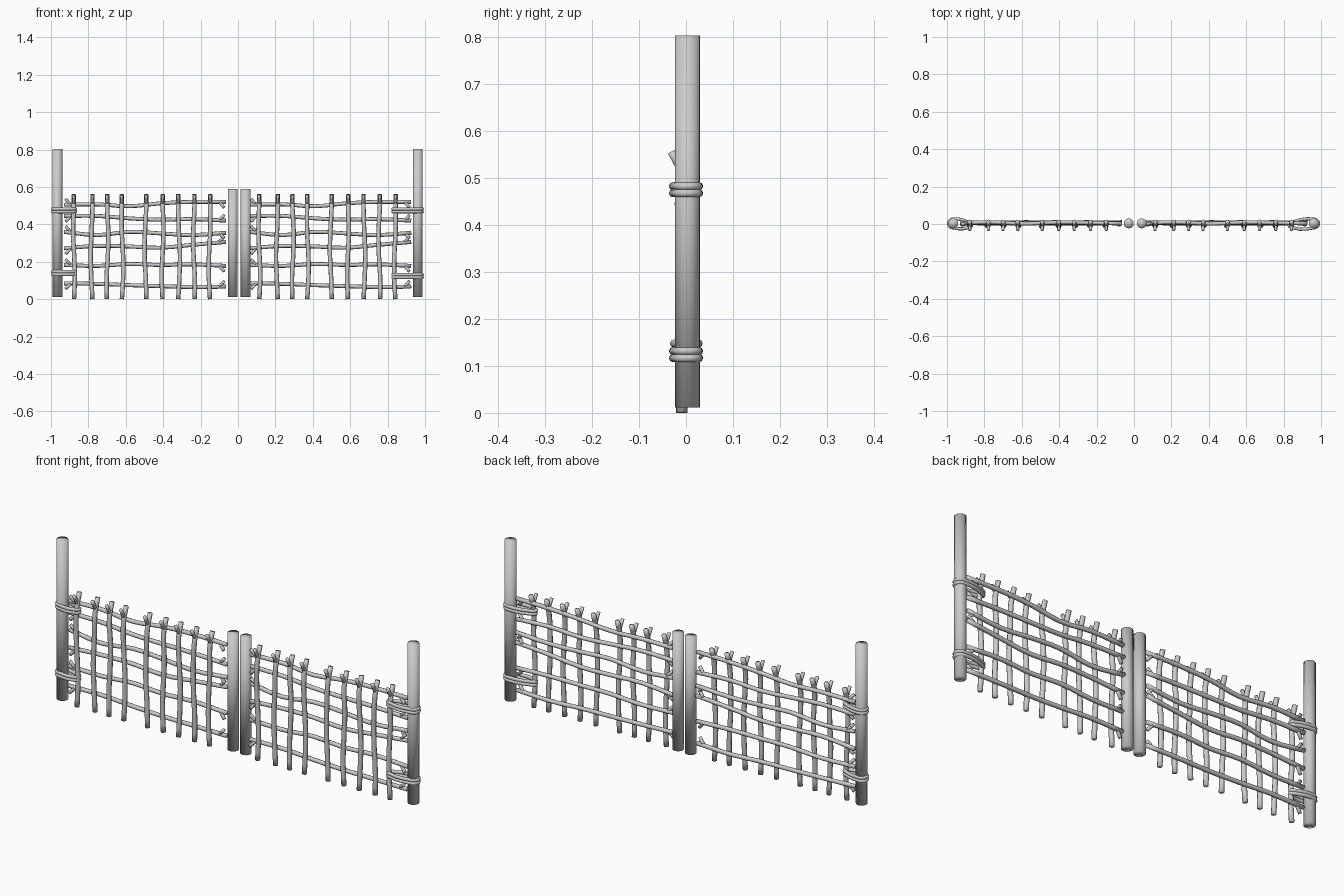
import bpy, bmesh, math
from mathutils import Vector

if "Cube" in bpy.data.objects:
    bpy.data.objects.remove(bpy.data.objects["Cube"])

wood = bpy.data.materials.new("grey_wood")
wood.diffuse_color = (0.6, 0.6, 0.6, 1)
wood.use_nodes = True
wood.node_tree.nodes["Principled BSDF"].inputs["Base Color"].default_value = wood.diffuse_color


def finish(ob, name):
    """Weld caps, face outward, shade smooth all round."""
    ob.name = name
    ob.data.materials.clear()
    ob.data.materials.append(wood)
    bm = bmesh.new()
    bm.from_mesh(ob.data)
    bmesh.ops.remove_doubles(bm, verts=bm.verts, dist=0.0002)
    bmesh.ops.recalc_face_normals(bm, faces=bm.faces)
    for f in bm.faces:
        f.smooth = True
    for e in bm.edges:
        e.smooth = True
    bm.to_mesh(ob.data)
    bm.free()


def tube(name, paths, radius, cyclic=False):
    """Round sticks swept along smooth paths, merged in one mesh."""
    cu = bpy.data.curves.new(name, 'CURVE')
    cu.dimensions = '3D'
    cu.bevel_depth = radius
    cu.bevel_resolution = 2
    cu.resolution_u = 3
    cu.use_fill_caps = True
    for pts in paths:
        sp = cu.splines.new('BEZIER')
        sp.bezier_points.add(len(pts) - 1)
        for bp, p in zip(sp.bezier_points, pts):
            bp.co = p
            bp.handle_left_type = bp.handle_right_type = 'AUTO'
        sp.use_cyclic_u = cyclic
    ob = bpy.data.objects.new(name, cu)
    bpy.context.collection.objects.link(ob)
    bpy.ops.object.select_all(action='DESELECT')
    ob.select_set(True)
    bpy.context.view_layer.objects.active = ob
    bpy.ops.object.convert(target='MESH')
    finish(bpy.context.object, name)


# Upright posts: two tall outer ones, two short gate posts in the middle
for name, x, top in (("left_post", -0.966, 0.803), ("left_gate_post", -0.028, 0.59),
                     ("right_gate_post", 0.041, 0.59), ("right_post", 0.961, 0.803)):
    bpy.ops.mesh.primitive_cylinder_add(vertices=20, radius=0.0265, depth=top - 0.011,
                                        location=(x, 0.003, (top + 0.011) / 2))
    finish(bpy.context.object, name)

# Panel layout: stake positions, and rail heights at six stations along x
stakes = (-0.877, -0.783, -0.698, -0.618, -0.495, -0.403, -0.315, -0.235, -0.152)
stations = (-0.93, -0.75, -0.58, -0.42, -0.25, -0.065)
rails = ((0.505, 0.507, 0.497, 0.512, 0.520, 0.520),
         (0.445, 0.445, 0.432, 0.425, 0.428, 0.420),
         (0.360, 0.343, 0.360, 0.352, 0.343, 0.355),
         (0.272, 0.285, 0.282, 0.275, 0.290, 0.306),
         (0.183, 0.178, 0.188, 0.183, 0.186, 0.178),
         (0.085, 0.082, 0.075, 0.070, 0.065, 0.067))

for side, dx in (("left", 0.0), ("right", 0.991)):
    # Vertical stakes, gently bent, leaning back at the tip, with a short front twig
    paths, twigs = [], []
    for i, x in enumerate(stakes):
        x += dx
        pts = []
        for k, z in enumerate((0.0, 0.12, 0.24, 0.36, 0.49, 0.56)):
            sway = 0.005 * math.sin(min(k, 4) * 1.5 + i * 1.9)
            pts.append(Vector((x + sway, -0.009, z)))
        pts[-1].y = 0.012
        paths.append(pts)
        root = pts[-2]
        twigs.append([root + Vector((0, 0.003, 0.02)), root + Vector((0, -0.022, 0.066))])
    tube(side + "_stakes", paths, 0.0118)
    tube(side + "_stake_twigs", twigs, 0.0085)

    # Horizontal rails behind the stakes, forked at both ends
    paths, twigs = [], []
    for j, row in enumerate(rails):
        pts = [Vector((x + dx, 0.006 + 0.004 * math.sin(2.3 * k + j), z))
               for k, (x, z) in enumerate(zip(stations, row))]
        paths.append(pts)
        up = 1 if j % 2 else -1
        for end, s, v in ((pts[0], -1, -up), (pts[-1], 1, up)):
            root = end + Vector((-s * 0.035, 0, 0))
            twigs.append([root, root + Vector((s * 0.026, -0.008, v * 0.03))])
    tube(side + "_rails", paths, 0.0105)
    tube(side + "_rail_twigs", twigs, 0.0085)

# Rope bindings: doubled teardrop loops around outer post and nearest stake
for name, post, tip, heights in (("left_bindings", -0.966, -0.868, (0.475, 0.140)),
                                 ("right_bindings", 0.961, 0.828, (0.475, 0.124))):
    s = 1 if tip > post else -1
    loops = []
    for z in heights:
        for dz in (-0.0075, 0.0075):
            loop = [Vector((post - s * 0.025 * math.cos(a), 0.003 + 0.024 * math.sin(a), z + dz))
                    for a in (-1.6, -0.8, 0, 0.8, 1.6)]
            loop += [Vector((tip - s * 0.02, 0.010, z + dz)), Vector((tip, -0.005, z + dz)),
                     Vector((tip - s * 0.02, -0.020, z + dz))]
            loops.append(loop)
    tube(name, loops, 0.0085, cyclic=True)
